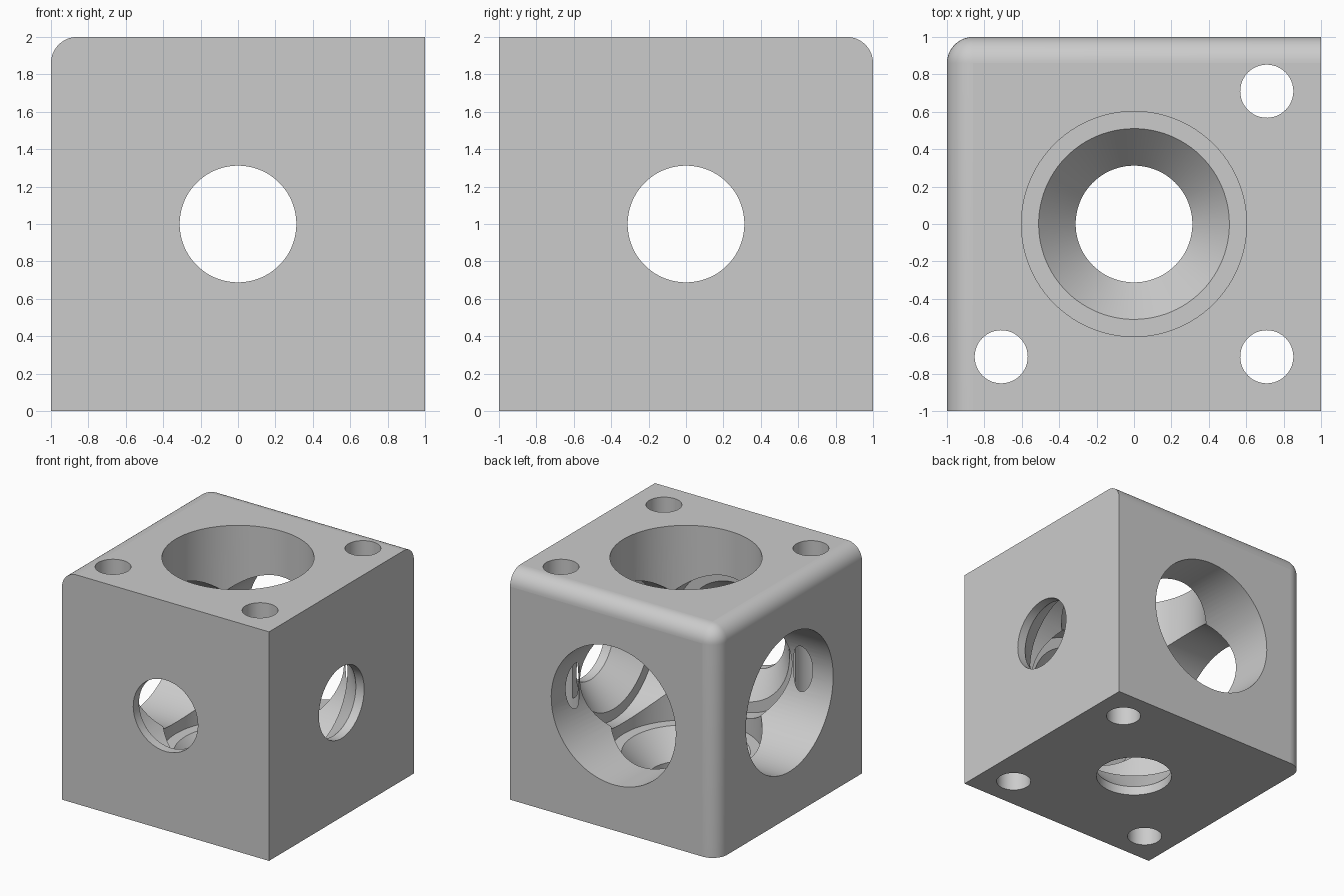
import bpy, bmesh
from math import radians, sin, cos, tau
from mathutils import Matrix

cube = bpy.data.objects.get("Cube")
if cube:
    bpy.data.objects.remove(cube, do_unlink=True)

# One neutral colour for the whole block
grey = bpy.data.materials.new("light_grey")
grey.use_nodes = True
grey.diffuse_color = (0.6, 0.6, 0.6, 1)
grey.node_tree.nodes["Principled BSDF"].inputs["Base Color"].default_value = grey.diffuse_color


def add_object(name, bm):
    bmesh.ops.recalc_face_normals(bm, faces=bm.faces)
    mesh = bpy.data.meshes.new(name)
    bm.to_mesh(mesh)
    bm.free()
    mesh.materials.append(grey)
    obj = bpy.data.objects.new(name, mesh)
    bpy.context.collection.objects.link(obj)
    return obj


def turned_cutter(name, profile, matrix, sides, phase=0.0):
    """Closed solid of revolution about z from (radius, height) pairs."""
    bm = bmesh.new()
    rings = []
    for r, h in profile:
        angles = [phase + tau * i / sides for i in range(sides)]
        rings.append([bm.verts.new((r * cos(a), r * sin(a), h)) for a in angles])
    for low, high in zip(rings, rings[1:]):
        for i in range(sides):
            j = (i + 1) % sides
            bm.faces.new((low[i], low[j], high[j], high[i]))
    bm.faces.new(rings[0])
    bm.faces.new(rings[-1])
    bm.transform(matrix)
    obj = add_object(name, bm)
    obj.hide_render = True
    return obj


# Block with the three edges meeting at one top corner rounded
bm = bmesh.new()
bmesh.ops.create_cube(bm, size=2, matrix=Matrix.Translation((0, 0, 1)))
corner = next(v for v in bm.verts if v.co.x < 0 < v.co.y and v.co.z > 1)
bmesh.ops.bevel(bm, geom=list(corner.link_edges), offset=0.14, segments=12,
                profile=0.5, affect='EDGES')
block = add_object("bored_block", bm)

# Three stepped bores crossing at the centre, wide ends at top, -x and +y
bore = [(0.312, -1.1), (0.312, -0.92), (0.51, -0.7), (0.602, -0.7), (0.602, 1.1)]
centre = Matrix.Translation((0, 0, 1))
turns = {"top_bore": Matrix.Identity(4),
         "side_bore": Matrix.Rotation(radians(-90), 4, 'Y'),
         "back_bore": Matrix.Rotation(radians(-90), 4, 'X')}
cutters = [turned_cutter(name, bore, centre @ turn, 96, 0.011 + 0.013 * i)
           for i, (name, turn) in enumerate(turns.items())]

# Three vertical rod holes near the corners
for i, (sx, sy) in enumerate([(1, 1), (1, -1), (-1, -1)]):
    place = Matrix.Translation((0.71 * sx, 0.71 * sy, 1))
    cutters.append(turned_cutter(f"rod_hole_{i + 1}", [(0.142, -1.1), (0.142, 1.1)],
                                 place, 48, 0.017))

for cutter in cutters:
    mod = block.modifiers.new(cutter.name, 'BOOLEAN')
    mod.operation = 'DIFFERENCE'
    mod.solver = 'EXACT'
    mod.object = cutter

# Bake the cuts, then drop the cutters
bpy.context.view_layer.update()
graph = bpy.context.evaluated_depsgraph_get()
block_mesh = bpy.data.meshes.new_from_object(block.evaluated_get(graph))
block.modifiers.clear()
block.data = block_mesh
for cutter in cutters:
    bpy.data.objects.remove(cutter, do_unlink=True)

# Smooth bores and rounded edges, flat outer faces
for obj in bpy.context.selected_objects:
    obj.select_set(False)
block.select_set(True)
bpy.context.view_layer.objects.active = block
bpy.ops.object.shade_smooth_by_angle(angle=radians(25))
for face in block.data.polygons:
    if face.area > 0.3:
        face.use_smooth = False
